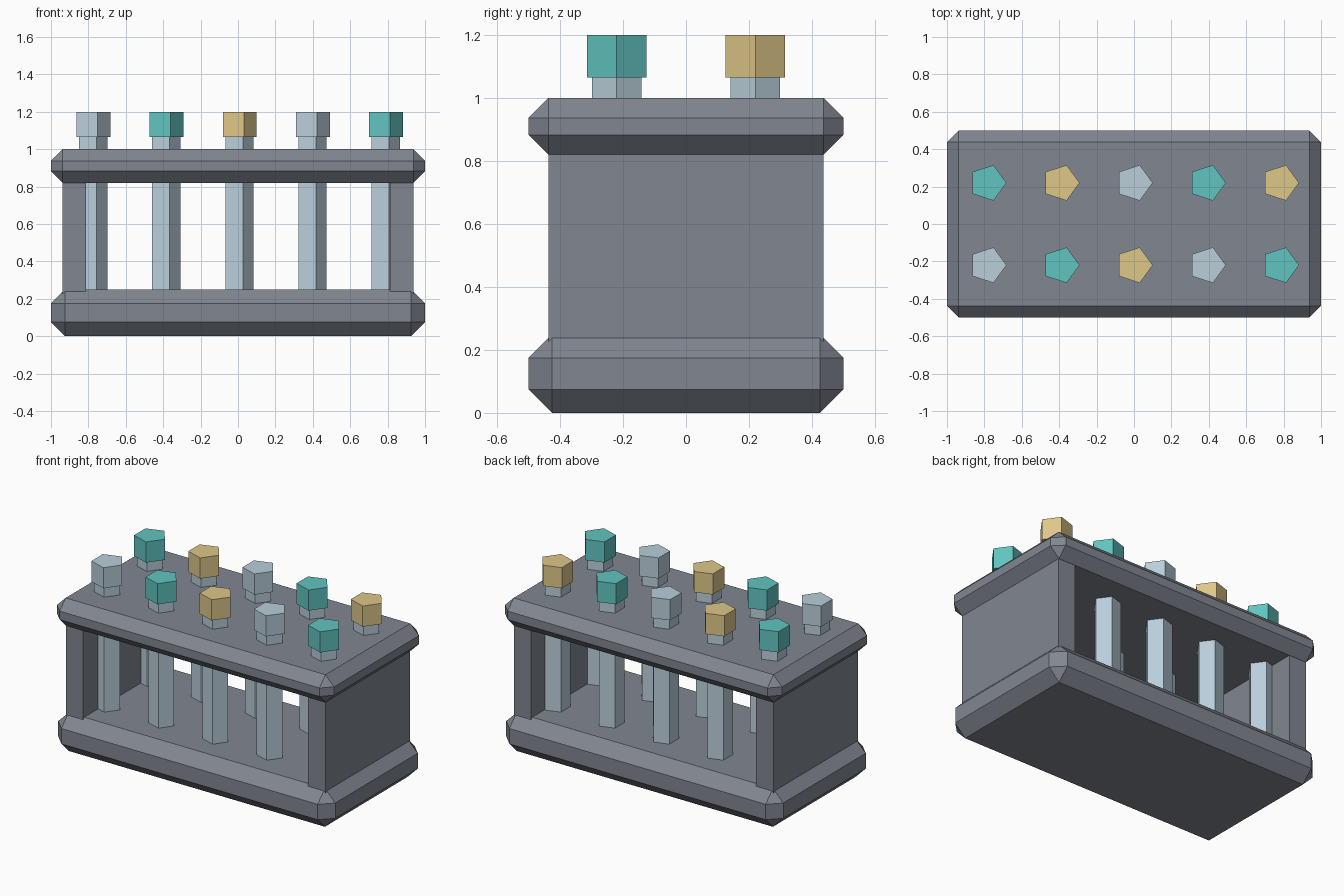
import bpy
import bmesh
from math import tau
from mathutils import Matrix

if "Cube" in bpy.data.objects:
    bpy.data.objects.remove(bpy.data.objects["Cube"], do_unlink=True)


def material(name, rgb):
    mat = bpy.data.materials.new(name)
    mat.use_nodes = True
    color = (*rgb, 1.0)
    mat.diffuse_color = color
    mat.node_tree.nodes["Principled BSDF"].inputs["Base Color"].default_value = color
    return mat


frame = material("slate grey", (0.22, 0.24, 0.28))
pale = material("pale blue", (0.49, 0.62, 0.70))
teal = material("teal", (0.12, 0.55, 0.53))
gold = material("sand gold", (0.73, 0.57, 0.25))


def finish(bm, name, mat):
    mesh = bpy.data.meshes.new(name)
    bm.to_mesh(mesh)
    bm.free()
    mesh.materials.append(mat)
    obj = bpy.data.objects.new(name, mesh)
    bpy.context.collection.objects.link(obj)
    return obj


def box(name, x, size_x, size_y, z0, z1, chamfer=0):
    bm = bmesh.new()
    place = Matrix.Translation((x, 0, (z0 + z1) / 2)) @ Matrix.Diagonal((size_x, size_y, z1 - z0, 1))
    bmesh.ops.create_cube(bm, size=1, matrix=place)
    if chamfer:
        bmesh.ops.bevel(bm, geom=bm.edges[:], offset=chamfer, segments=1,
                        affect='EDGES', profile=0.5)
    return finish(bm, name, frame)


def pentagon_prism(name, x, y, radius, z0, z1, mat):
    # One corner of the pentagon points towards +x
    bm = bmesh.new()
    spin = Matrix.Rotation(tau / 5, 3, 'Z')
    point = Matrix.Identity(3).col[0] * radius
    ring = []
    for _ in range(5):
        ring.append(bm.verts.new((x + point.x, y + point.y, z0)))
        point = spin @ point
    bottom = bm.faces.new(ring)
    top = bmesh.ops.extrude_face_region(bm, geom=[bottom], use_keep_orig=True)
    verts = [v for v in top["geom"] if isinstance(v, bmesh.types.BMVert)]
    bmesh.ops.translate(bm, verts=verts, vec=(0, 0, z1 - z0))
    bmesh.ops.recalc_face_normals(bm, faces=bm.faces[:])
    return finish(bm, name, mat)


# Rack frame: chamfered base and top plate joined by two end walls
box("base", 0, 2, 1, 0, 0.25, 0.075)
box("top_plate", 0, 2, 1, 0.82, 1.0, 0.0625)
for side, label in ((1, "left"), (-1, "right")):
    box(label + "_wall", side * 0.875, 0.125, 0.873, 0.2, 0.86)

# Two rows of stoppered tubes, cap colours cycling along each row
caps = (pale, teal, gold)
for row, label in enumerate(("front", "back")):
    y = (row - 0.5) * 0.44
    for i in range(5):
        x = (i - 2) * 0.391
        tag = f"{label}_{i + 1}"
        pentagon_prism("tube_" + tag, x, y, 0.0834, 0.2, 1.08, pale)
        pentagon_prism("cap_" + tag, x, y, 0.1, 1.065, 1.2, caps[(i + row) % 3])
